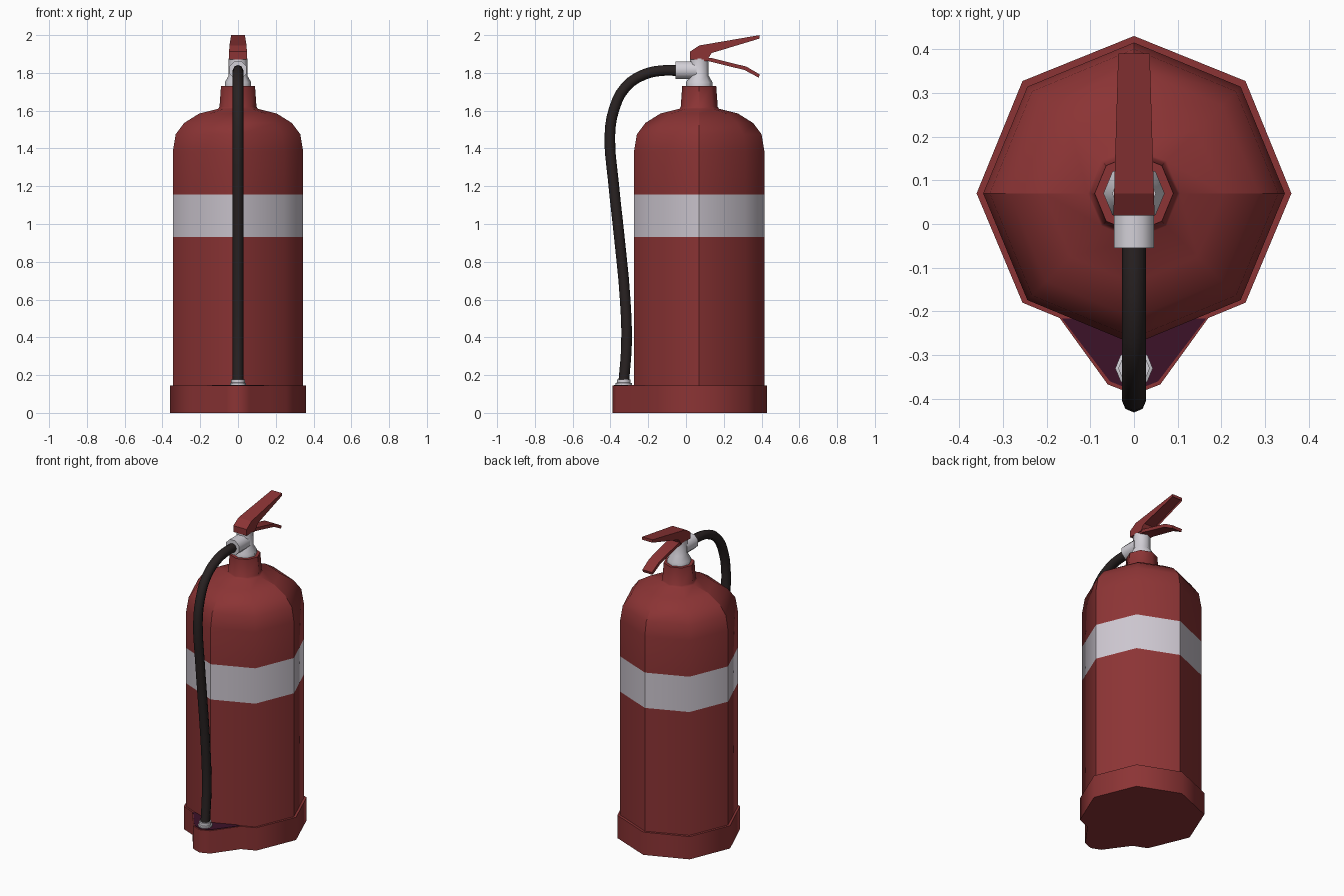
import bpy, bmesh
from math import sin, cos, pi, radians
from mathutils import Vector, Matrix

if "Cube" in bpy.data.objects:
    bpy.data.objects.remove(bpy.data.objects["Cube"])

AXIS_Y = 0.07  # tank axis


def material(name, rgb):
    m = bpy.data.materials.new(name)
    m.use_nodes = True
    m.diffuse_color = (*rgb, 1)
    bsdf = next(n for n in m.node_tree.nodes if n.type == 'BSDF_PRINCIPLED')
    bsdf.inputs["Base Color"].default_value = (*rgb, 1)
    bsdf.inputs["Roughness"].default_value = 0.6
    return m


RED = material("red paint", (0.26, 0.034, 0.035))
SILVER = material("silver band", (0.60, 0.56, 0.62))
METAL = material("pale metal", (0.65, 0.63, 0.68))
RUBBER = material("black rubber", (0.022, 0.016, 0.016))
PURPLE = material("dark purple", (0.045, 0.006, 0.022))


def finish(name, bm, mats, angle=46):
    bmesh.ops.recalc_face_normals(bm, faces=bm.faces)
    me = bpy.data.meshes.new(name)
    bm.to_mesh(me)
    bm.free()
    ob = bpy.data.objects.new(name, me)
    bpy.context.collection.objects.link(ob)
    for m in mats:
        me.materials.append(m)
    smooth(ob, angle)
    return ob


def smooth(ob, angle):
    bpy.ops.object.select_all(action='DESELECT')
    ob.select_set(True)
    bpy.context.view_layer.objects.active = ob
    bpy.ops.object.shade_smooth_by_angle(angle=radians(angle), keep_sharp_edges=True)


def lathe(profile, sides=8):
    """Closed turned solid from (radius, height) pairs."""
    bm = bmesh.new()
    rings = [[bm.verts.new((r * cos(2 * pi * i / sides), r * sin(2 * pi * i / sides), z))
              for i in range(sides)] for r, z in profile]
    for a, b in zip(rings, rings[1:]):
        for i in range(sides):
            j = (i + 1) % sides
            bm.faces.new((a[i], a[j], b[j], b[i]))
    bm.faces.new(rings[0])
    bm.faces.new(rings[-1])
    return bm


def prism(points, z0, z1):
    """Outline in plan, raised from z0 to z1."""
    bm = bmesh.new()
    low, high = ([bm.verts.new((x, y, z)) for x, y in points] for z in (z0, z1))
    bm.faces.new(low)
    bm.faces.new(high)
    for i in range(len(points)):
        j = (i + 1) % len(points)
        bm.faces.new((low[i], low[j], high[j], high[i]))
    return bm


# Tank with shoulder, neck and flush silver band
bm = lathe([(0.345, 0.1), (0.345, 0.93), (0.345, 1.155), (0.345, 1.385), (0.33, 1.475),
            (0.285, 1.535), (0.205, 1.585), (0.105, 1.61), (0.098, 1.62), (0.09, 1.73)])
for f in bm.faces:
    if len(f.verts) == 4 and 0.93 < f.calc_center_median().z < 1.155:
        f.material_index = 1
for e in bm.edges:
    a, b = (v.co for v in e.verts)
    upright = abs(a.z - b.z) > 0.02
    on_x = abs(a.y) + abs(b.y) < 0.001
    on_y = abs(a.x) + abs(b.x) < 0.001
    if upright and (on_x or on_y and max(a.z, b.z) < 1.55):
        e.smooth = False
bm.transform(Matrix.Translation((0, AXIS_Y, 0)))
finish("tank", bm, [RED, SILVER])

# Base with a front pocket for the hose end
half = [(0, 0.43), (0.255, 0.327), (0.36, AXIS_Y), (0.255, -0.18), (0.17, -0.215),
        (0.06, -0.367), (0, -0.39)]
outline = half + [(-x, y) for x, y in half[-2:0:-1]]
finish("base", prism(outline, 0, 0.145), [RED])

# Pocket floor
pocket = [(0.165, -0.216), (0.055, -0.36), (0, -0.382), (-0.055, -0.36), (-0.165, -0.216)]
finish("pocket_floor", prism(pocket, 0.14, 0.148), [PURPLE])

# Valve body and its collar
bm = lathe([(0.07, 1.72), (0.07, 1.75), (0.05, 1.785), (0.05, 1.875)])
bm.transform(Matrix.Translation((0, AXIS_Y, 0)))
finish("valve", bm, [METAL])

# Hose connector pointing to the front
bm = lathe([(0.05, 0), (0.05, 0.11)])
bm.transform(Matrix.Translation((0, 0.055, 1.815)) @ Matrix.Rotation(pi / 2, 4, 'X')
             @ Matrix.Rotation(pi / 8, 4, 'Z'))
finish("hose_connector", bm, [METAL])

# Hose end fitting
bm = lathe([(0.043, 0.145), (0.043, 0.157), (0.036, 0.16), (0.036, 0.178)])
bm.transform(Matrix.Translation((0, -0.33, 0)))
finish("hose_fitting", bm, [METAL])

# Hose
path = [(-0.04, 1.812), (-0.13, 1.812), (-0.225, 1.79), (-0.32, 1.725), (-0.38, 1.61),
        (-0.403, 1.47), (-0.385, 1.23), (-0.352, 0.92), (-0.322, 0.6), (-0.315, 0.36), (-0.33, 0.16)]
curve = bpy.data.curves.new("hose", 'CURVE')
curve.dimensions = '3D'
curve.bevel_depth = 0.028
curve.bevel_resolution = 2
curve.resolution_u = 3
curve.use_fill_caps = True
spline = curve.splines.new('BEZIER')
spline.bezier_points.add(len(path) - 1)
for p, (y, z) in zip(spline.bezier_points, path):
    p.co = (0, y, z)
    p.handle_left_type = p.handle_right_type = 'AUTO'
curve.materials.append(RUBBER)
hose = bpy.data.objects.new("hose", curve)
bpy.context.collection.objects.link(hose)
bpy.ops.object.select_all(action='DESELECT')
hose.select_set(True)
bpy.context.view_layer.objects.active = hose
bpy.ops.object.convert(target='MESH')
smooth(bpy.context.view_layer.objects.active, 50)


def lever(name, side, near, far, hollow=False):
    """Side outline (y, z) given a width tapering from near to far."""
    bm = bmesh.new()
    y0, y1 = min(p[0] for p in side), max(p[0] for p in side)
    rows = []
    for s in (-1, 1):
        rows.append([bm.verts.new((s * (near + (far - near) * (y - y0) / (y1 - y0)), y, z))
                     for y, z in side])
    a, b = rows
    bm.faces.new(a)
    bm.faces.new(b)
    for i in range(len(side)):
        j = (i + 1) % len(side)
        bm.faces.new((a[i], a[j], b[j], b[i]))
    bmesh.ops.recalc_face_normals(bm, faces=bm.faces)
    if hollow:
        # Sink the long underside into a channel
        under = max((f for f in bm.faces if f.normal.z < -0.5), key=lambda f: f.calc_area())
        bmesh.ops.inset_region(bm, faces=[under], thickness=0.008, depth=-0.008)
    return finish(name, bm, [RED], 20)


# Squeeze lever and carrying handle
lever("top_lever", [(0.02, 1.872), (0.02, 1.912), (0.07, 1.945), (0.39, 2.0), (0.39, 1.982),
                    (0.135, 1.905), (0.115, 1.872)], 0.047, 0.036, hollow=True)
lever("carry_handle", [(0.06, 1.862), (0.06, 1.88), (0.13, 1.88), (0.32, 1.833), (0.39, 1.792),
                       (0.385, 1.775), (0.31, 1.815), (0.12, 1.862)], 0.04, 0.034)
